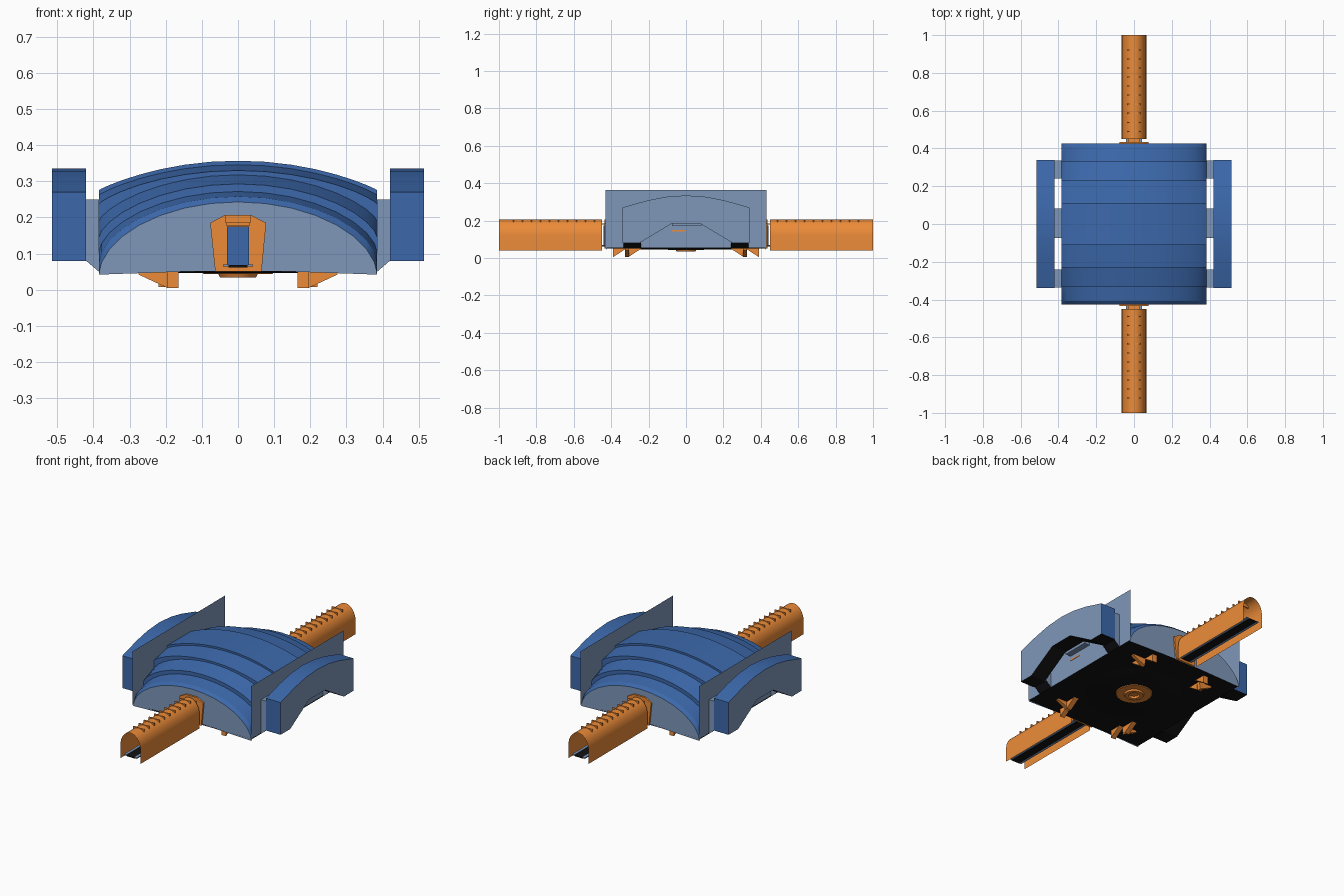
import bpy, bmesh, math
from mathutils import Vector

if "Cube" in bpy.data.objects:
    bpy.data.objects.remove(bpy.data.objects["Cube"])

def mat(name, c):
    m = bpy.data.materials.new(name)
    m.diffuse_color = (*c, 1)
    m.use_nodes = True
    m.node_tree.nodes["Principled BSDF"].inputs["Base Color"].default_value = m.diffuse_color
    return m

BLUE = mat("blue", (0.045, 0.14, 0.41))
PALE = mat("pale_blue", (0.21, 0.31, 0.49))
ORANGE = mat("orange", (0.84, 0.26, 0.04))
BLACK = mat("black", (0.006, 0.006, 0.007))

def finish(name, bm, mats, pick=None, normals=True):
    if normals:
        bmesh.ops.recalc_face_normals(bm, faces=bm.faces)
    bm.normal_update()
    for f in bm.faces:
        if pick:
            f.material_index = pick(f)
    me = bpy.data.meshes.new(name)
    bm.to_mesh(me)
    bm.free()
    for m in mats:
        me.materials.append(m)
    ob = bpy.data.objects.new(name, me)
    bpy.context.collection.objects.link(ob)
    return ob

def prism(name, profile, axis, a, b, mats, pick=None, closed=True):
    """Extrude a 2D profile along x or y; open profiles make a shell."""
    def pt(p, t):
        return (t, p[0], p[1]) if axis == "x" else (p[0], t, p[1])
    bm = bmesh.new()
    va = [bm.verts.new(pt(p, a)) for p in profile]
    vb = [bm.verts.new(pt(p, b)) for p in profile]
    n = len(profile)
    for i in range(n if closed else n - 1):
        j = (i + 1) % n
        bm.faces.new((va[i], va[j], vb[j], vb[i]))
    if closed:
        bm.faces.new(va)
        bm.faces.new(vb)
    return finish(name, bm, mats, pick)

def box(name, x, y, z, m):
    return prism(name, [(x[0], z[0]), (x[1], z[0]), (x[1], z[1]), (x[0], z[1])], "y", y[0], y[1], [m])

def sheet(name, pts, m):
    bm = bmesh.new()
    bm.faces.new([bm.verts.new(p) for p in pts])
    return finish(name, bm, [m], normals=False)

def ring(name, profile, m, seg=32):
    """Turn an (r, z) profile round the vertical axis."""
    bm = bmesh.new()
    vs = [bm.verts.new((r, 0, z)) for r, z in profile]
    es = [bm.edges.new((vs[i], vs[i + 1])) for i in range(len(vs) - 1)]
    bmesh.ops.spin(bm, geom=vs + es, axis=(0, 0, 1), cent=(0, 0, 0), steps=seg, angle=2 * math.pi)
    bmesh.ops.remove_doubles(bm, verts=bm.verts, dist=0.0005)
    return finish(name, bm, [m])

# Stepped arched hull roof: y, centre height, edge height, curve power
W = 0.385
half = [(0.425, 0.243, 0.042, 0.55), (0.408, 0.258, 0.075, 0.57), (0.33, 0.272, 0.105, 0.6),
        (0.33, 0.293, 0.145, 0.65), (0.23, 0.318, 0.19, 0.72), (0.23, 0.330, 0.237, 0.8),
        (0.11, 0.346, 0.262, 0.88), (0.11, 0.357, 0.276, 0.92)]
stations = [(-y, c, e, p) for y, c, e, p in half] + half[::-1]
cols = [-W * math.cos(math.pi * i / 16) for i in range(17)]
bm = bmesh.new()
rows = [[bm.verts.new((x, y, e + (c - e) * max(0, 1 - (x / W) ** 2) ** p)) for x in cols]
        for y, c, e, p in stations]
for r0, r1 in zip(rows, rows[1:]):
    for i in range(16):
        bm.faces.new((r0[i], r0[i + 1], r1[i + 1], r1[i]))
finish("hull_roof", bm, [BLUE])

# Arched hull end walls
y, c, e, p = half[0]
arch = [(x, e + (c - e) * max(0, 1 - (x / W) ** 2) ** p) for x in cols]
for s, nm in ((-1, "front"), (1, "rear")):
    pts = [(x, s * y, z) for x, z in arch] + [(0.1, s * y, 0.052), (-0.1, s * y, 0.052)]
    sheet(nm + "_wall", pts if s > 0 else pts[::-1], PALE)

# Flat floor with turntable disc and central socket
box("hull_floor", (-W, W), (-0.425, 0.425), (0.05, 0.056), BLACK)
ring("floor_disc", [(0.001, 0.047), (0.255, 0.047), (0.265, 0.051)], BLACK, 40)
ring("socket_ring", [(0.1, 0.048), (0.095, 0.044), (0.055, 0.044), (0.05, 0.034),
                     (0.03, 0.034), (0.028, 0.046), (0.001, 0.046)], ORANGE)

# Side plates, pods and pod struts
pod = [(-0.34, 0.08), (-0.25, 0.08), (-0.075, 0.185), (0.075, 0.185), (0.25, 0.08), (0.34, 0.08),
       (0.34, 0.27), (0.21, 0.307), (0.11, 0.327), (0, 0.335), (-0.11, 0.327), (-0.21, 0.307), (-0.34, 0.27)]

def pod_face(f):
    if abs(f.normal.x) > 0.9:
        return 1
    return 2 if f.normal.z < -0.3 else 0

for s, side in ((-1, "left"), (1, "right")):
    pts = [(s * W, -0.43, 0.05), (s * W, 0.43, 0.05), (s * W, 0.43, 0.365), (s * W, -0.43, 0.365)]
    sheet(side + "_side_plate", pts if s > 0 else pts[::-1], PALE)
    prism(side + "_pod", pod, "x", s * 0.42, s * 0.515, [BLUE, PALE, BLACK], pod_face)
    box(side + "_middle_strut", (s * W, s * 0.42), (-0.075, 0.083), (0.17, 0.25), PALE)
    box(side + "_plate_slot", (s * W, s * 0.387), (-0.075, 0.0), (0.141, 0.149), ORANGE)
    for t in (-1, 1):
        prism(side + "_end_strut", [(s * W, 0.05), (s * 0.42, 0.08), (s * 0.42, 0.25), (s * W, 0.25)],
              "y", t * 0.24, t * 0.335, [PALE, BLACK], lambda f: 1 if f.normal.z < -0.3 else 0)
        # Clawed foot: an outer and an inner wedge under each corner
        for nm, tri, a, b in (("outer", [(0.39, 0.005), (0.39, 0.05), (0.32, 0.05)], 0.165, 0.195),
                              ("inner", [(0.305, 0.007), (0.305, 0.05), (0.24, 0.05)], 0.19, 0.22)):
            prism(side + "_foot_" + nm, [(t * q, z) for q, z in tri], "x", s * a, s * b, [ORANGE])
        prism(side + "_foot_web", [(s * 0.275, 0.05), (s * 0.275, 0.042), (s * 0.195, 0.005), (s * 0.19, 0.05)],
              "y", t * 0.305, t * 0.325, [ORANGE])

# Front and rear barrels: arched shell, ribs, floor rails, joint
shell = [(0.065, 0.04)] + [(0.065 * math.cos(math.pi * i / 16), 0.12 + 0.085 * math.sin(math.pi * i / 16))
                           for i in range(17)] + [(-0.065, 0.04)]
for s, end in ((-1, "front"), (1, "rear")):
    prism(end + "_barrel", shell, "y", s * 0.45, s * 1.0, [ORANGE], closed=False)
    for i in range(10):
        q = s * (0.49 + 0.048 * i)
        box(end + "_rib", (-0.035, 0.035), (q - 0.003, q + 0.003), (0.185, 0.207), ORANGE)
    box(end + "_barrel_floor", (-0.026, 0.026), (s * 0.425, s * 1.0), (0.062, 0.068), BLACK)
    for t in (-1, 1):
        box(end + "_rail", (t * 0.026, t * 0.042), (s * 0.425, s * 1.0), (0.064, 0.07), PALE)
    box(end + "_port", (-0.03, 0.03), (s * 0.425, s * 0.44), (0.068, 0.175), BLUE)
    box(end + "_neck", (-0.033, 0.033), (s * 0.428, s * 0.452), (0.178, 0.186), ORANGE)
    # Tapered joint frame against the hull wall
    prism(end + "_frame", [(-0.063, 0.05), (0.065, 0.05), (0.078, 0.185), (0.036, 0.207),
                           (-0.036, 0.207), (-0.077, 0.185)], "y", s * 0.425, s * 0.435, [ORANGE])

# Smooth curved faces, keep hard edges
bpy.ops.object.select_all(action="SELECT")
bpy.context.view_layer.objects.active = bpy.data.objects["hull_roof"]
bpy.ops.object.shade_smooth_by_angle(angle=math.radians(28))
